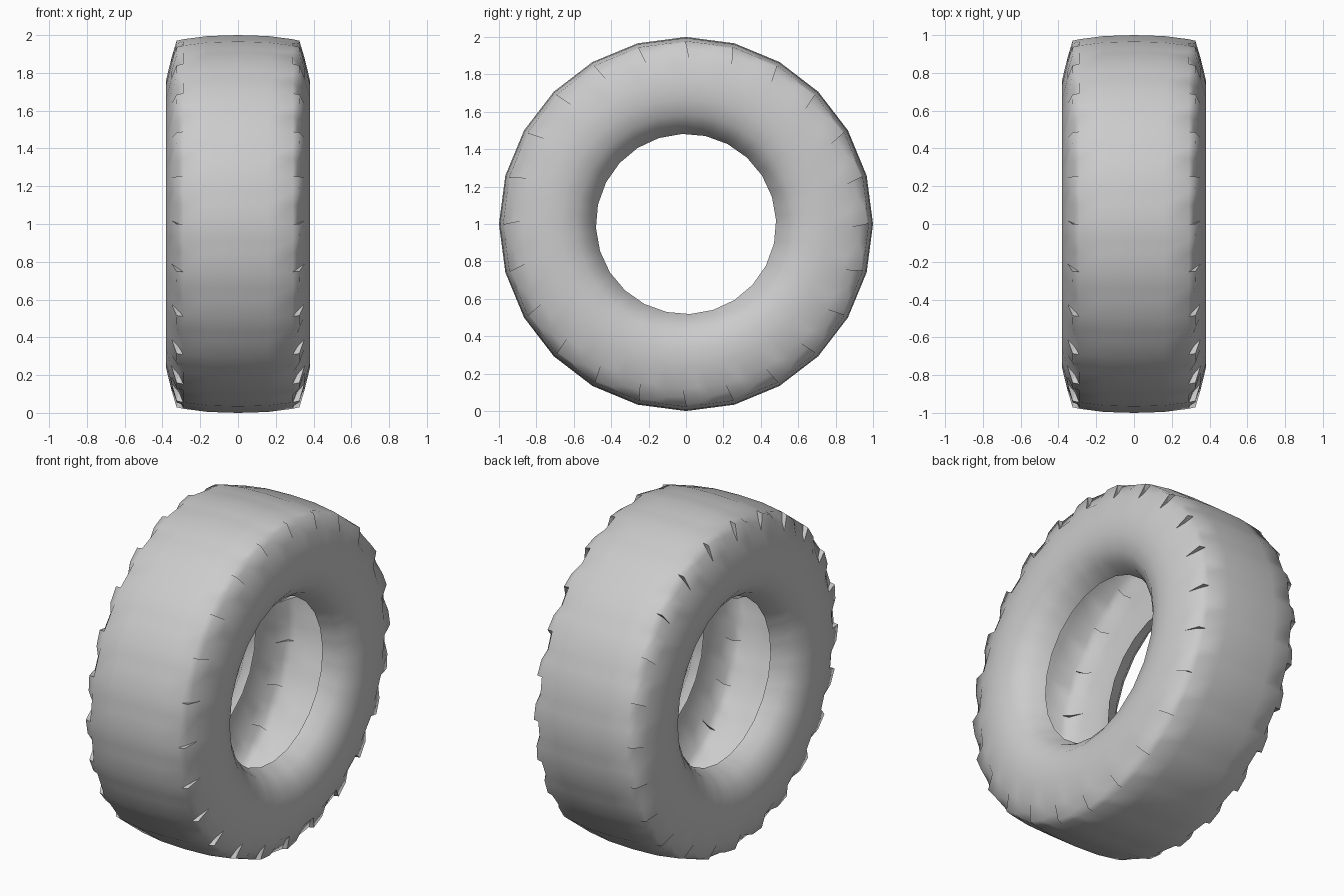
import bpy, bmesh, math
from mathutils import Vector

cube = bpy.data.objects.get("Cube")
if cube:
    bpy.data.objects.remove(cube)

LUGS = 24
# Half cross-section (x, radius) from tread centre to bead; the shoulder is the notched corner
PROFILE = [(0, 1.0), (0.16, 0.995), (0.29, 0.978), (0.325, 0.97), (0.352, 0.88),
           (0.38, 0.765), (0.378, 0.67), (0.355, 0.585), (0.30, 0.52), (0.22, 0.482)]
SHOULDER = 3
NOTCH = (0.312, 0.922)
# Position along one lug, and how deep the notch is there
STEPS = [(0, 1), (0.4, 0.7), (0.65, 0.08), (1, 0)]


def ring_point(x, r, side, k, t, twist):
    """Point a fraction t along straight edge k of a ring around the x axis."""
    ends = []
    for i in (k, k + 1):
        a = math.tau * i / LUGS + twist
        ends.append(Vector((side * x, r * math.sin(a), 1 + r * math.cos(a))))
    return ends[0].lerp(ends[1], t)


def build_side(bm, side):
    def face(verts):
        f = bm.faces.new(verts if side > 0 else verts[::-1])
        f.smooth = True
        return f

    rings = []
    for j, (x, r) in enumerate(PROFILE):
        ring = []
        twist = math.radians(1.2) if j == SHOULDER + 1 else 0
        if j == len(PROFILE) - 1:
            twist = math.radians(-2.5)
        for k in range(LUGS):
            row = []
            for t, depth in STEPS:
                px, pr = x, r
                if j == SHOULDER:
                    px += (NOTCH[0] - x) * depth
                    pr += (NOTCH[1] - r) * depth
                elif t == 1:
                    continue
                row.append(bm.verts.new(ring_point(px, pr, side, k, t, twist)))
            ring.append(row)
        # Away from the shoulder, neighbouring lugs share their end vertex
        if j != SHOULDER:
            for k in range(LUGS):
                ring[k].append(ring[(k + 1) % LUGS][0])
        rings.append(ring)

    for upper, lower in zip(rings, rings[1:]):
        for k in range(LUGS):
            for i in range(len(STEPS) - 1):
                face([upper[k][i], lower[k][i], lower[k][i + 1], upper[k][i + 1]])

    # Step wall at the end of every lug
    for k in range(LUGS):
        high = rings[SHOULDER][k][-1]
        low = rings[SHOULDER][(k + 1) % LUGS][0]
        for f in (face([rings[SHOULDER - 1][k][-1], high, low]),
                  face([low, high, rings[SHOULDER + 1][k][-1]])):
            f.smooth = False
            for e in f.edges:
                e.smooth = False


bm = bmesh.new()
for side in (1, -1):
    build_side(bm, side)
bmesh.ops.remove_doubles(bm, verts=bm.verts, dist=0.0005)
bmesh.ops.recalc_face_normals(bm, faces=bm.faces)
crown = max(bm.faces, key=lambda f: f.calc_center_median().z)
if crown.normal.z < 0:
    bmesh.ops.reverse_faces(bm, faces=bm.faces)

mesh = bpy.data.meshes.new("tire")
bm.to_mesh(mesh)
bm.free()
tire = bpy.data.objects.new("tire", mesh)
bpy.context.collection.objects.link(tire)

# Single grey rubber colour
rubber = bpy.data.materials.new("grey_rubber")
rubber.use_nodes = True
color = (0.6, 0.6, 0.6, 1)
rubber.diffuse_color = color
rubber.node_tree.nodes["Principled BSDF"].inputs["Base Color"].default_value = color
mesh.materials.append(rubber)
